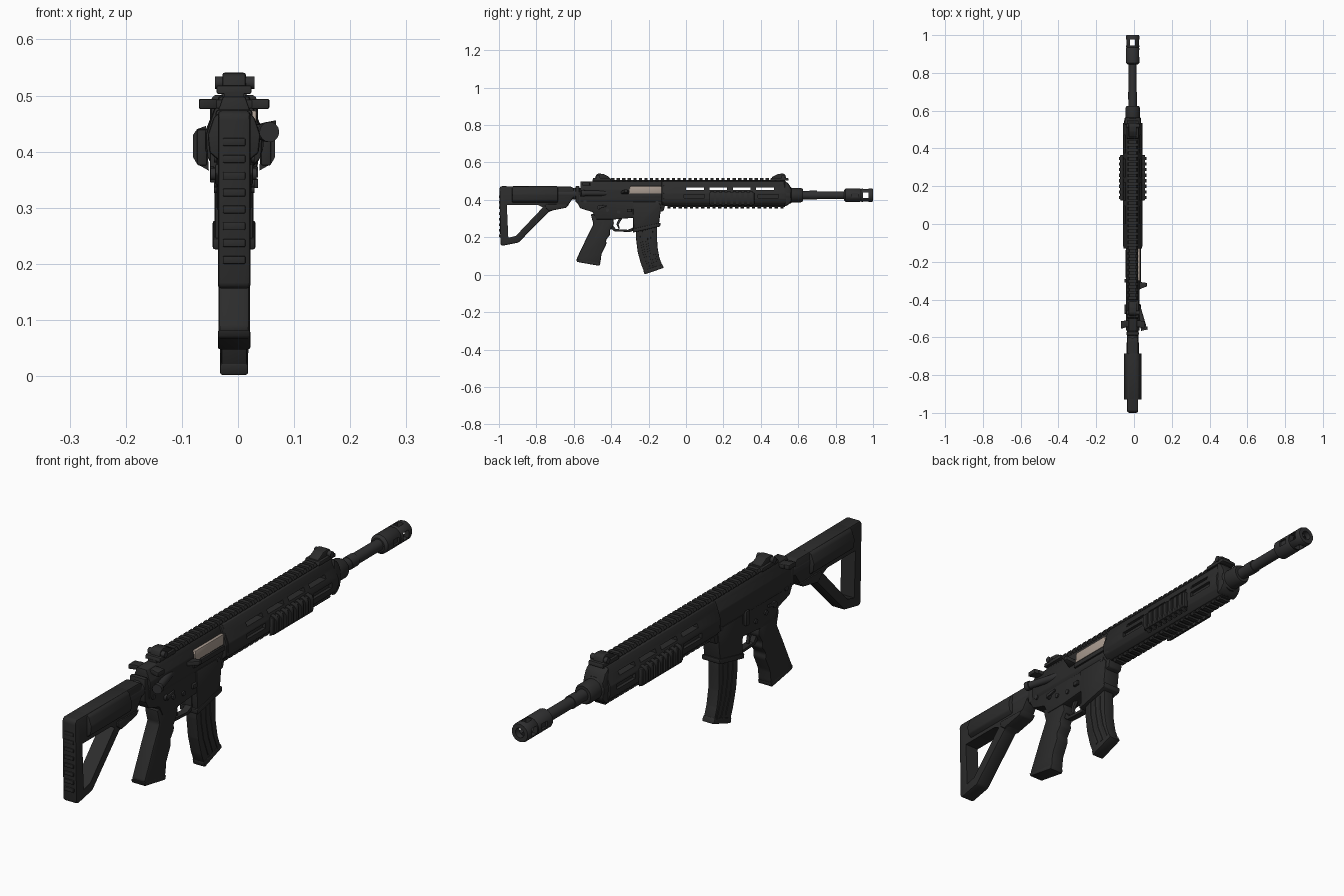
import bpy, bmesh, math
from mathutils import Vector

CX = -0.007      # centre plane of the body
BZ = 0.425       # bore height


def mat(name, c):
    m = bpy.data.materials.new(name)
    m.diffuse_color = (*c, 1)
    return m


BLACK = mat("charcoal", (0.025, 0.025, 0.025))
STEEL = mat("dark_steel", (0.030, 0.030, 0.031))
BEIGE = mat("bolt_beige", (0.40, 0.33, 0.28))


def finish(bm, name, m, bevel=0, segs=2):
    bmesh.ops.recalc_face_normals(bm, faces=bm.faces)
    if bevel:
        bmesh.ops.bevel(bm, geom=bm.edges[:], offset=bevel, segments=segs,
                        affect='EDGES', profile=0.5, clamp_overlap=True)
    me = bpy.data.meshes.new(name)
    bm.to_mesh(me)
    bm.free()
    me.materials.append(m)
    o = bpy.data.objects.new(name, me)
    bpy.context.collection.objects.link(o)
    return o


def extrude(name, pts, vec, m, bevel, segs=2):
    bm = bmesh.new()
    f = bm.faces.new([bm.verts.new(p) for p in pts])
    r = bmesh.ops.extrude_face_region(bm, geom=[f])
    bmesh.ops.translate(bm, vec=vec, verts=[v for v in r['geom'] if isinstance(v, bmesh.types.BMVert)])
    return finish(bm, name, m, bevel, segs)


def side(name, yz, hw, m=BLACK, bevel=0.006, x=CX):
    """Side profile (y, z) extruded across x."""
    return extrude(name, [(x - hw, y, z) for y, z in yz], (2 * hw, 0, 0), m, bevel)


def along(name, half, y0, y1, m=BLACK, bevel=0.003):
    """Mirrored cross-section (half x, z) extruded along y."""
    pts = [(CX + x, y0, z) for x, z in half] + [(CX - x, y0, z) for x, z in reversed(half)]
    return extrude(name, pts, (0, y1 - y0, 0), m, bevel)


def box(name, x0, x1, y0, y1, z0, z1, m=BLACK, bevel=0.002):
    return side(name, [(y0, z0), (y1, z0), (y1, z1), (y0, z1)], (x1 - x0) / 2, m, bevel, (x0 + x1) / 2)


def turned(name, prof, m=STEEL, n=24):
    """Lathe (y, radius) around the bore axis."""
    bm = bmesh.new()
    rings = [[bm.verts.new((CX + r * math.cos(2 * math.pi * i / n), y, BZ + r * math.sin(2 * math.pi * i / n)))
              for i in range(n)] for y, r in prof]
    for a, b in zip(rings, rings[1:]):
        for i in range(n):
            bm.faces.new((a[i], a[(i + 1) % n], b[(i + 1) % n], b[i]))
    bm.faces.new(rings[0])
    bm.faces.new(rings[-1])
    return finish(bm, name, m)


def rod(name, p0, p1, r, m=STEEL, bevel=0.002, n=16):
    p0, p1 = Vector(p0), Vector(p1)
    d = p1 - p0
    bm = bmesh.new()
    bmesh.ops.create_cone(bm, cap_ends=True, segments=n, radius1=r, radius2=r, depth=d.length)
    rot = d.to_track_quat('Z', 'Y').to_matrix().to_4x4()
    bmesh.ops.transform(bm, matrix=rot, verts=bm.verts)
    bmesh.ops.translate(bm, vec=(p0 + p1) / 2, verts=bm.verts)
    return finish(bm, name, m)


def cut(o, cutters):
    for c in cutters:
        c.hide_render = True
        md = o.modifiers.new("cut", 'BOOLEAN')
        md.operation, md.object, md.solver = 'DIFFERENCE', c, 'EXACT'
    bpy.context.view_layer.objects.active = o
    for md in list(o.modifiers):
        bpy.ops.object.modifier_apply(modifier=md.name)
    for c in cutters:
        bpy.data.objects.remove(c)


# Barrel, collar and muzzle device
turned("barrel", [(0.1, 0.022), (0.66, 0.022), (0.66, 0.024), (0.70, 0.024), (0.70, 0.021), (0.87, 0.021)])
turned("barrel_collar", [(0.52, 0.046), (0.56, 0.044), (0.565, 0.038), (0.615, 0.038), (0.625, 0.033)], BLACK)
muzzle = turned("muzzle_brake", [(0.845, 0.026), (0.853, 0.036), (0.93, 0.036), (0.935, 0.033),
                                 (0.94, 0.036), (0.993, 0.036), (1.0, 0.033)])
cut(muzzle, [rod("bore", (CX, 0.89, BZ), (CX, 1.1, BZ), 0.018),
             box("port_a", -0.1, 0.1, 0.945, 0.977, 0.410, 0.440, bevel=0),
             box("port_b", CX - 0.013, CX + 0.013, 0.945, 0.977, 0.3, 0.55, bevel=0),
             box("port_c", -0.1, CX - 0.027, 0.885, 0.92, 0.414, 0.436, bevel=0),
             box("port_d", CX + 0.027, 0.1, 0.885, 0.92, 0.414, 0.436, bevel=0)])

# Handguard with through slots and shallow side slots
guard = along("handguard", [(0.027, 0.366), (0.045, 0.385), (0.052, 0.405), (0.052, 0.435),
                            (0.036, 0.475), (0.027, 0.500)], -0.12, 0.535)
slots = [box("slot", -0.1, 0.1, y, y + 0.095, 0.452, 0.467, bevel=0) for y in (0.0, 0.125, 0.25, 0.375)]
for y in (-0.01, 0.385):
    for s in (-1, 1):
        x = CX + s * 0.052
        slots.append(box("slot", x - 0.012, x + 0.012, y, y + 0.11, 0.41, 0.43, bevel=0))
cut(guard, slots)
side("handguard_nose", [(0.525, 0.363), (0.55, 0.375), (0.565, 0.395), (0.565, 0.455), (0.55, 0.485), (0.525, 0.505)],
     0.043, bevel=0.01)

# Top, bottom and side rails
along("top_rail_base", [(0.018, 0.485), (0.018, 0.506)], -0.50, 0.53, bevel=0)
for i in range(31):
    y = -0.40 + i * 0.0295
    along("top_rail_tooth", [(0.019, 0.498), (0.027, 0.507), (0.021, 0.517)], y, y + 0.017, bevel=0)
along("bottom_rail_base", [(0.020, 0.362), (0.020, 0.375)], -0.10, 0.53, bevel=0)
for i in range(21):
    y = -0.10 + i * 0.0302
    along("bottom_rail_tooth", [(0.021, 0.354), (0.028, 0.362), (0.022, 0.370)], y, y + 0.017, bevel=0)
for s in (-1, 1):
    x = CX + s * 0.057
    box("side_panel", x - 0.009, x + 0.009, 0.125, 0.365, 0.375, 0.440, bevel=0.004)
    for i in range(8):
        y = 0.132 + i * 0.0295
        sec = [(0.045, 0.366), (0.066, 0.378), (0.073, 0.390), (0.073, 0.430), (0.066, 0.440), (0.05, 0.446)]
        extrude("side_rail_rib", [(CX + s * a, y, z) for a, z in sec], (0, 0.017, 0), BLACK, 0)

# Upper receiver, bolt and ejection port frame
along("upper_receiver", [(0.030, 0.385), (0.036, 0.40), (0.036, 0.455), (0.026, 0.480), (0.020, 0.498)],
      -0.565, -0.105, bevel=0.003)
along("receiver_nut", [(0.03, 0.372), (0.048, 0.39), (0.050, 0.43), (0.034, 0.478), (0.026, 0.498)], -0.13, -0.10)
side("ejection_bolt", [(-0.305, 0.433), (-0.30, 0.473), (-0.13, 0.473), (-0.13, 0.433)], 0.007, BEIGE, 0.003, CX + 0.033)
box("port_cover", 0.024, 0.036, -0.31, -0.125, 0.412, 0.43)
extrude("case_deflector", [(0.02, -0.35, 0.43), (0.02, -0.305, 0.43), (0.068, -0.312, 0.44), (0.068, -0.33, 0.44)],
        (0, 0, 0.016), BLACK, 0.002)
rod("forward_assist", (0.012, -0.41, 0.435), (0.052, -0.545, 0.435), 0.014)
rod("forward_assist_cap", (0.052, -0.545, 0.435), (0.056, -0.562, 0.435), 0.018)

# Charging handle
box("charging_handle", CX - 0.045, CX + 0.045, -0.545, -0.51, 0.477, 0.493)
for s in (-1, 1):
    extrude("charging_handle_wing", [(CX + s * a, y, 0.476) for a, y in
            ((0.03, -0.545), (0.062, -0.555), (0.063, -0.515), (0.03, -0.51))], (0, 0, 0.018), BLACK, 0.003)

# Lower receiver with magazine well
side("lower_receiver", [(-0.58, 0.44), (-0.585, 0.39), (-0.565, 0.355), (-0.50, 0.335), (-0.48, 0.295), (-0.39, 0.295),
                        (-0.27, 0.305), (-0.12, 0.34), (-0.105, 0.40), (-0.20, 0.415), (-0.54, 0.415)], 0.031, bevel=0.005)
side("magazine_well", [(-0.285, 0.39), (-0.28, 0.232), (-0.145, 0.265), (-0.132, 0.37), (-0.15, 0.39)], 0.035)
side("well_lip", [(-0.286, 0.245), (-0.283, 0.225), (-0.138, 0.258), (-0.136, 0.278)], 0.038, bevel=0.004)
for y, z in ((-0.54, 0.39), (-0.36, 0.335), (-0.42, 0.345), (-0.155, 0.385)):
    rod("receiver_pin", (CX - 0.036, y, z), (CX + 0.036, y, z), 0.009)
rod("selector_hub", (CX - 0.042, -0.465, 0.36), (CX + 0.040, -0.465, 0.36), 0.011)
for s in (-1, 1):
    x = CX + s * 0.039
    side("selector_lever", [(-0.47, 0.353), (-0.425, 0.364), (-0.425, 0.374), (-0.47, 0.368)], 0.004, STEEL, 0.002, x)
box("magazine_release", 0.025, 0.036, -0.315, -0.29, 0.335, 0.352)
box("bolt_catch", -0.05, -0.035, -0.31, -0.29, 0.345, 0.40)

# Trigger and guard
side("trigger", [(-0.355, 0.31), (-0.372, 0.27), (-0.358, 0.242), (-0.354, 0.246), (-0.36, 0.27), (-0.335, 0.31)],
     0.006, STEEL, 0.001)
tg = side("trigger_guard", [(-0.415, 0.31), (-0.405, 0.25), (-0.385, 0.232), (-0.30, 0.228), (-0.27, 0.24), (-0.27, 0.31)],
          0.013, bevel=0.003)
cut(tg, [side("guard_hole", [(-0.396, 0.33), (-0.39, 0.262), (-0.375, 0.244), (-0.31, 0.24), (-0.284, 0.252), (-0.284, 0.33)],
              0.1, bevel=0)])

# Pistol grip with finger swells
side("pistol_grip", [(-0.51, 0.325), (-0.495, 0.27), (-0.53, 0.20), (-0.585, 0.085), (-0.577, 0.072), (-0.463, 0.052),
                     (-0.457, 0.068), (-0.452, 0.11), (-0.425, 0.165), (-0.428, 0.185), (-0.405, 0.215), (-0.408, 0.235),
                     (-0.385, 0.27), (-0.39, 0.31)], 0.028, bevel=0.009)
side("grip_cap", [(-0.589, 0.083), (-0.582, 0.068), (-0.462, 0.047), (-0.457, 0.064)], 0.029, bevel=0.004)

# Curved magazine with raised side ribs
side("magazine", [(-0.268, 0.30), (-0.268, 0.20), (-0.258, 0.12), (-0.24, 0.055), (-0.222, 0.010), (-0.125, 0.045),
                  (-0.142, 0.09), (-0.153, 0.15), (-0.155, 0.22), (-0.155, 0.30)], 0.023, bevel=0.004)
side("magazine_floor", [(-0.228, 0.022), (-0.222, 0.001), (-0.118, 0.037), (-0.128, 0.056)], 0.025, bevel=0.004)
for k in (0.022, 0.05, 0.078):
    side("magazine_rib", [(-0.268 + k, 0.24), (-0.266 + k, 0.18), (-0.252 + k, 0.11), (-0.225 + k, 0.04), (-0.213 + k, 0.044),
                          (-0.240 + k, 0.11), (-0.254 + k, 0.18), (-0.256 + k, 0.24)], 0.0255, bevel=0.001)

# Stock: buffer tube, cheek piece, skeleton frame with triangular opening
rod("buffer_tube", (CX, -0.75, 0.432), (CX, -0.55, 0.432), 0.031)
side("receiver_end_plate", [(-0.59, 0.385), (-0.57, 0.385), (-0.57, 0.475), (-0.59, 0.475)], 0.033)
frame = side("stock_frame", [(-0.998, 0.462), (-0.99, 0.473), (-0.615, 0.471), (-0.60, 0.462), (-0.60, 0.415), (-0.635, 0.365),
                             (-0.70, 0.348), (-0.735, 0.335), (-0.895, 0.172), (-0.98, 0.155), (-0.992, 0.160)],
             0.029, bevel=0.009)
cut(frame, [side("frame_hole", [(-0.958, 0.372), (-0.79, 0.372), (-0.765, 0.36), (-0.91, 0.207), (-0.95, 0.197)], 0.1, bevel=0)])
along("cheek_piece", [(0.028, 0.385), (0.044, 0.398), (0.047, 0.43), (0.036, 0.462), (0.022, 0.473)], -0.93, -0.685, bevel=0.005)
side("stock_latch", [(-0.755, 0.36), (-0.73, 0.34), (-0.64, 0.358), (-0.625, 0.375), (-0.75, 0.378)], 0.034, bevel=0.004)
for i in range(8):
    z = 0.20 + i * 0.03
    box("butt_pad_ridge", CX - 0.02, CX + 0.02, -1.0, -0.985, z, z + 0.014)

# Folding sights
for name, y, d in (("rear_sight", -0.45, 1), ("front_sight", 0.50, -1)):
    side(name + "_base", [(y - 0.05, 0.503), (y - 0.046, 0.518), (y + 0.046, 0.518), (y + 0.05, 0.503)], 0.031, bevel=0.003)
    side(name + "_body", [(y - d * 0.038, 0.512), (y - d * 0.03, 0.535), (y - d * 0.018, 0.541), (y + d * 0.01, 0.538),
                          (y + d * 0.04, 0.522), (y + d * 0.04, 0.512)], 0.021, bevel=0.004)
    rod(name + "_knob", (CX - 0.034, y - d * 0.02, 0.523), (CX + 0.036, y - d * 0.02, 0.523), 0.011)

# Smooth shading with sharp edges kept
bpy.ops.object.select_all(action='SELECT')
bpy.context.view_layer.objects.active = bpy.data.objects["barrel"]
bpy.ops.object.shade_smooth_by_angle(angle=math.radians(35))
